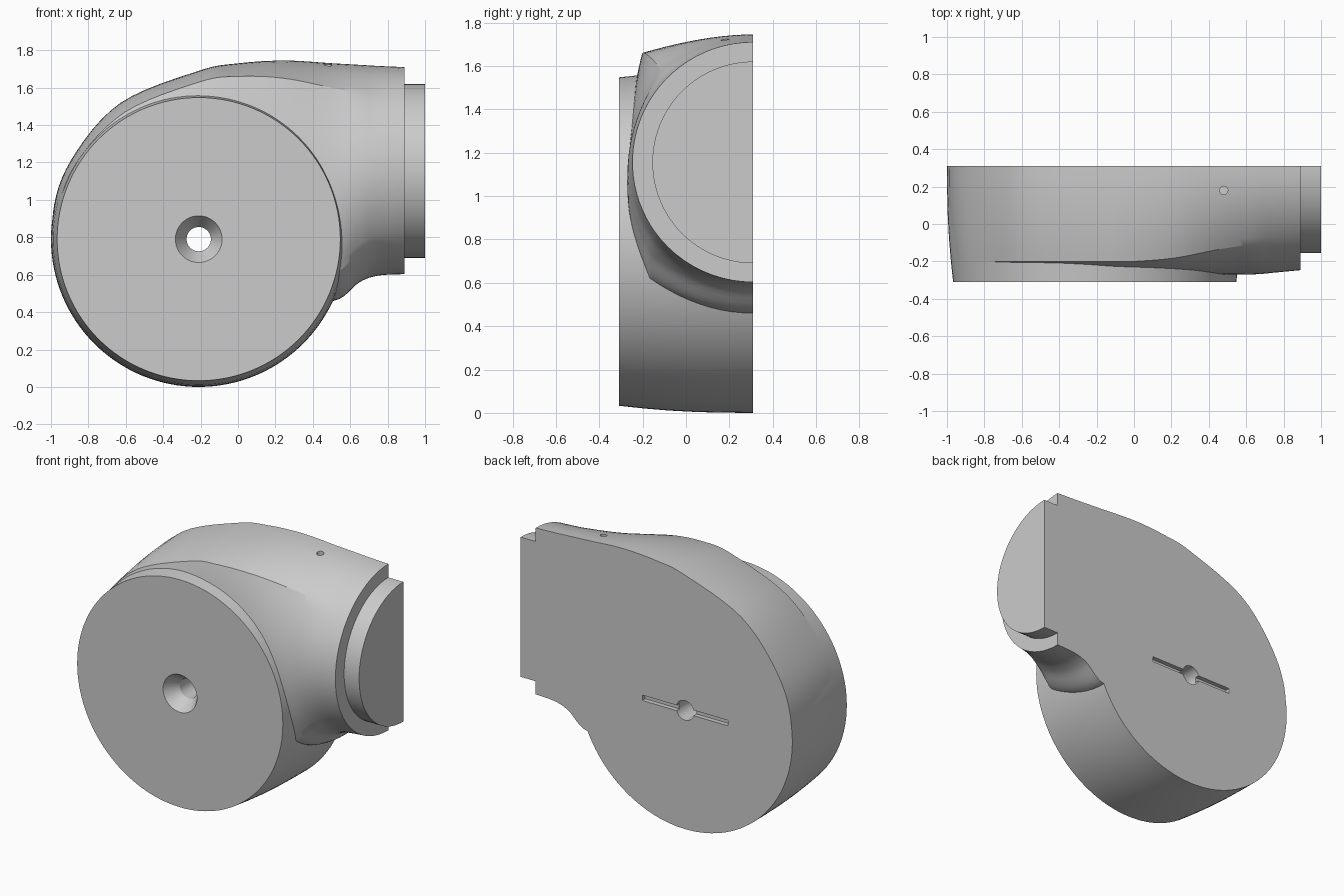
import bpy, bmesh, math
from mathutils import Matrix, Vector

if "Cube" in bpy.data.objects:
    bpy.data.objects.remove(bpy.data.objects["Cube"], do_unlink=True)

grey = bpy.data.materials.new("plain grey")
grey.use_nodes = True
grey.diffuse_color = (0.6, 0.6, 0.6, 1)
grey.node_tree.nodes["Principled BSDF"].inputs["Base Color"].default_value = (0.6, 0.6, 0.6, 1)

BACK = 0.31            # flat split plane
OVER = 0.36            # parts run past it and are trimmed
CX, CZ = -0.21, 0.79   # drum axis
NECK_Z = 1.155


def finish(name, bm):
    bmesh.ops.recalc_face_normals(bm, faces=bm.faces)
    mesh = bpy.data.meshes.new(name)
    bm.to_mesh(mesh)
    bm.free()
    mesh.materials.append(grey)
    ob = bpy.data.objects.new(name, mesh)
    bpy.context.collection.objects.link(ob)
    return ob


def loft(name, rings):
    """Skin closed rings of points and cap both ends."""
    bm = bmesh.new()
    loops = [[bm.verts.new(p) for p in ring] for ring in rings]
    for a, b in zip(loops, loops[1:]):
        for i in range(len(a)):
            j = (i + 1) % len(a)
            bm.faces.new((a[i], a[j], b[j], b[i]))
    bm.faces.new(loops[0])
    bm.faces.new(loops[-1][::-1])
    return finish(name, bm)


def turned(name, profile, x, z, n=96):
    """Solid turned about an axis along y; profile is (y, radius)."""
    steps = [2 * math.pi * i / n for i in range(n)]
    return loft(name, [[(x + r * math.cos(a), y, z + r * math.sin(a)) for a in steps]
                       for y, r in profile])


def box(name, size, centre):
    bm = bmesh.new()
    bmesh.ops.create_cube(bm, size=1, matrix=Matrix.Translation(centre) @ Matrix.Diagonal((*size, 1)))
    return finish(name, bm)


def rod(name, radius, length, centre, axis, n):
    bm = bmesh.new()
    turn = Vector((0, 0, 1)).rotation_difference(Vector(axis)).to_matrix().to_4x4()
    bmesh.ops.create_cone(bm, cap_ends=True, segments=n, radius1=radius, radius2=radius,
                          depth=length, matrix=Matrix.Translation(centre) @ turn)
    return finish(name, bm)


def combine(target, other, operation):
    mod = target.modifiers.new(operation, 'BOOLEAN')
    mod.operation, mod.solver, mod.object = operation, 'EXACT', other
    bpy.context.view_layer.objects.active = target
    bpy.ops.object.modifier_apply(modifier=mod.name)
    bpy.data.objects.remove(other, do_unlink=True)


# Round drum with slightly bowed side
body = turned("pump_housing", [(-0.31, 0.757), (-0.2, 0.769), (-0.08, 0.779), (0.05, 0.786),
                               (0.18, 0.789), (BACK, 0.79), (OVER, 0.79)], CX, CZ, 128)


# Stations of the spiral passage:
# bottom x, bottom z, top x, top z, ridge drop, ridge y, front y, roundness
def radial(deg, r, bx, bz, drop):
    a = math.radians(deg)
    return (bx, bz, CX + r * math.cos(a), CZ + r * math.sin(a), drop, -0.2, -0.26, 0)


stations = [
    radial(192, 0.77, -0.42, 0.66, 0.03),
    radial(170, 0.792, -0.4, 0.69, 0.03),
    radial(148, 0.803, -0.36, 0.72, 0.033),
    radial(120, 0.84, -0.28, 0.7, 0.055),
    radial(90, 0.9, -0.18, 0.62, 0.06),
    (0.0, 0.56, 0.0, 1.73, 0.07, -0.2, -0.26, 0),
    (0.25, 0.5, 0.25, 1.745, 0.09, -0.18, -0.265, 0.05),
    (0.51, 0.46, 0.51, 1.73, 0.11, -0.13, -0.27, 0.25),
    (0.65, 0.56, 0.65, 1.722, 0.12, -0.11, -0.268, 0.5),
    (0.75, 0.595, 0.75, 1.716, 0.14, -0.1, -0.26, 0.8),
    (0.89, 0.603, 0.89, 1.71, 0.17, -0.1, -0.247, 1),
]


def spline(rows, steps):
    """Smooth in-between rows."""
    rows = [rows[0]] + rows + [rows[-1]]
    out = []
    for a, b, c, d in zip(rows, rows[1:], rows[2:], rows[3:]):
        for i in range(steps):
            t = i / steps
            out.append([q + 0.5 * t * (r - p + t * (2 * p - 5 * q + 4 * r - s + t * (3 * (q - r) + s - p)))
                        for p, q, r, s in zip(a, b, c, d)])
    return out + [list(rows[-1])]


def section(row):
    bx, bz, tx, tz, drop, yr, yf, t = row
    low, top = Vector((bx, 0, bz)), Vector((tx, 0, tz))
    height = (top - low).length
    along = (top - low) / height
    yl, hl = -0.18, 0.12
    bulge = (yr + yl) / 2 - yf
    pts = []
    for part, n, a0, a1 in ((0, 10, 0, 47), (1, 20, 47, 130), (2, 10, 130, 180)):
        for i in range(n + (part == 2)):
            k = i / n
            if part == 0:      # crowned roof
                y, h = BACK + (yr - BACK) * k, height - drop * k * k
            elif part == 1:    # bulging front wall
                y = yr + (yl - yr) * k - 4 * k * (1 - k) * bulge
                h = height - drop + (hl - height + drop) * k
            else:              # floor
                y, h = yl + (BACK - yl) * k, hl * (1 - k) ** 2
            a = math.radians(a0 + (a1 - a0) * k)
            ye = BACK - (BACK - yf) * math.sin(a)
            he = height / 2 * (1 + math.cos(a))
            pts.append((y + (ye - y) * t, h + (he - h) * t))
    pts = [(OVER, height)] + pts + [(OVER, 0)]
    return [low + along * h + Vector((0, y, 0)) for y, h in pts]


passage = loft("spiral_passage", [section(r) for r in spline(stations, 6)])
combine(body, passage, 'UNION')

# Outlet spigot
combine(body, rod("spigot", 0.465, 0.2, (0.9, BACK, NECK_Z), (1, 0, 0), 96), 'UNION')

# Trim to the flat split face
combine(body, box("trim", (3, 1, 3), (0, BACK + 0.5, 0.9)), 'DIFFERENCE')

# Countersunk shaft hole, keyway slot and small top port
combine(body, turned("shaft_hole", [(-0.4, 0.125), (-0.31, 0.125), (-0.22, 0.065), (0.4, 0.065)],
                     CX, CZ, 48), 'DIFFERENCE')
combine(body, box("slot", (0.63, 0.06, 0.036), (CX, BACK, CZ)), 'DIFFERENCE')
combine(body, rod("port", 0.022, 0.3, (0.48, 0.18, 1.75), (0, 0, 1), 20), 'DIFFERENCE')

bpy.ops.object.select_all(action='DESELECT')
body.select_set(True)
bpy.context.view_layer.objects.active = body
bpy.ops.object.shade_smooth_by_angle(angle=math.radians(25))
